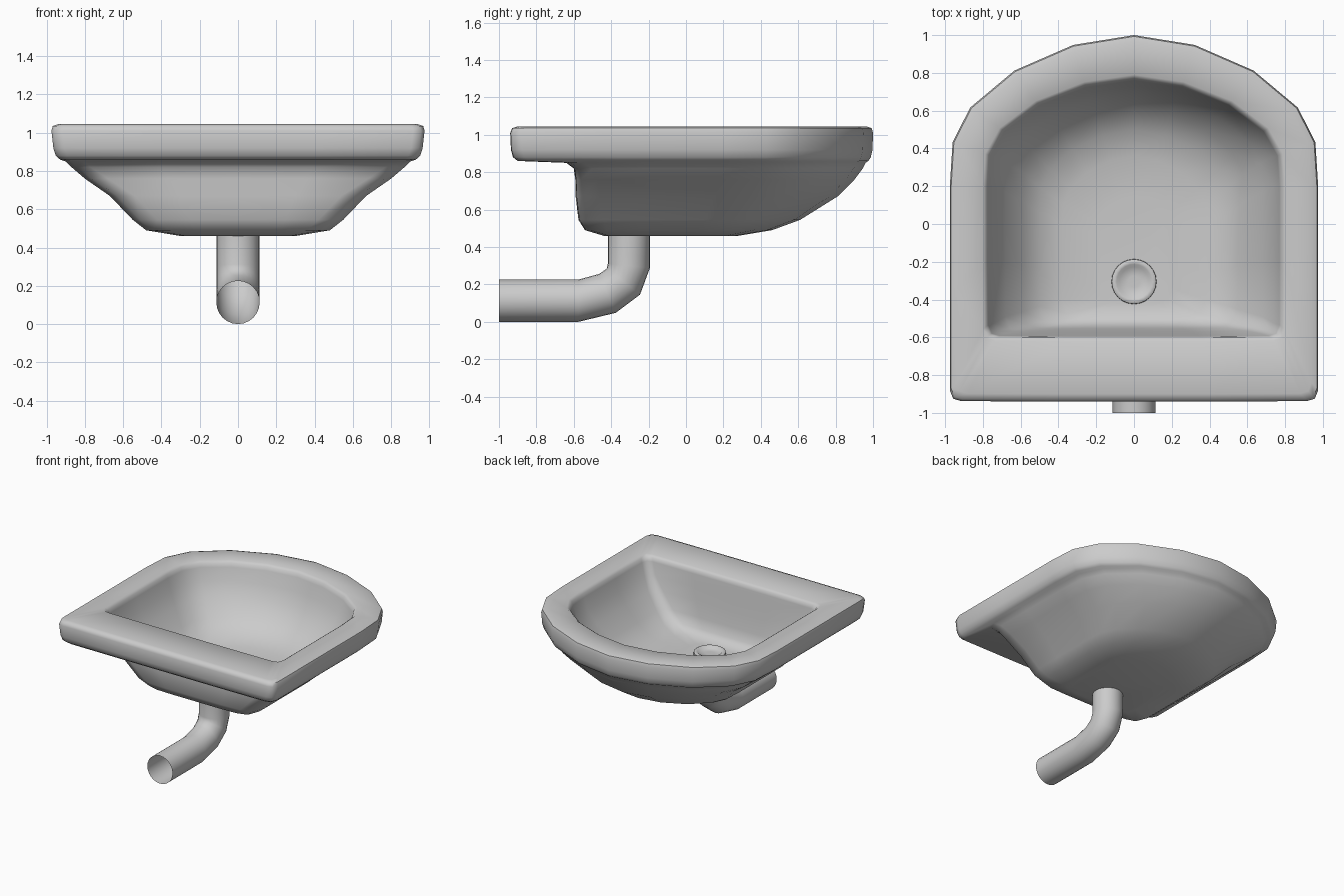
import bpy, bmesh, math

if "Cube" in bpy.data.objects:
    bpy.data.objects.remove(bpy.data.objects["Cube"])


def finish(name, bm, angle=50):
    bmesh.ops.recalc_face_normals(bm, faces=bm.faces)
    me = bpy.data.meshes.new(name)
    bm.to_mesh(me)
    bm.free()
    ob = bpy.data.objects.new(name, me)
    bpy.context.collection.objects.link(ob)
    bpy.ops.object.select_all(action='DESELECT')
    ob.select_set(True)
    bpy.context.view_layer.objects.active = ob
    bpy.ops.object.shade_smooth_by_angle(angle=math.radians(angle))
    return ob


def loft(bm, rings, cap_ends):
    vs = [[bm.verts.new(p) for p in r] for r in rings]
    for a, b in zip(vs, vs[1:]):
        n = len(a)
        for i in range(n):
            j = (i + 1) % n
            bm.faces.new((a[i], a[j], b[j], b[i]))
    if cap_ends:
        bm.faces.new(vs[0])
        bm.faces.new(vs[-1])


# D-shaped outline: arched front, straight sides, tight back corners
ARC = [(0, 1), (.33, .935), (.65, .765), (.89, .52), (.985, .29), (1, 0)]


def d_ring(w, apex, side, back, z, r=.06):
    half = [(w * fx, side + (apex - side) * fy) for fx, fy in ARC]
    half += [(w, side - (side + back) * .5), (w, -back + r), (w - .3 * r, -back + .25 * r),
             (w - r, -back + .04 * r), (w * .45, -back), (0, -back)]
    mirror = [(-x, y) for x, y in half[-2:0:-1]]
    return [(x, y, z) for x, y in half + mirror]


# basin: from inner floor up the bowl, over the rim and down the outside
sections = [
    (.20, .15, -.05, .42, .55, .08),
    (.38, .36, .00, .50, .56, .10),
    (.50, .50, .06, .535, .60, .10),
    (.59, .61, .12, .555, .68, .09),
    (.68, .69, .17, .57, .80, .08),
    (.74, .73, .20, .585, .90, .06),
    (.77, .76, .20, .595, 1.0),
    (.78, .77, .20, .60, 1.03),
    (.80, .79, .20, .62, 1.045),
    (.94, .965, .20, .90, 1.045),
    (.968, .993, .20, .93, 1.035),
    (.975, 1.0, .20, .94, 1.01),
    (.965, .997, .20, .936, .92),
    (.952, .988, .20, .925, .88),
    (.93, .975, .20, .90, .86),
    (.90, .96, .20, .64, .85, .09),
    (.87, .945, .20, .60, .82, .10),
    (.80, .90, .18, .592, .76, .12),
    (.67, .81, .15, .59, .67, .13),
    (.55, .61, .10, .575, .545, .13),
    (.48, .46, .05, .54, .49, .12),
    (.30, .28, .00, .44, .46, .10),
]
bm = bmesh.new()
loft(bm, [d_ring(*s) for s in sections], True)
finish("basin", bm)

# drain: lathed ring with a shallow dish
SEG = 24
bm = bmesh.new()
profile = [(.12, .54), (.118, .572), (.108, .578), (.092, .576), (.078, .562), (.03, .560)]
loft(bm, [[(r * math.cos(2 * math.pi * i / SEG), -.305 + r * math.sin(2 * math.pi * i / SEG), z)
           for i in range(SEG)] for r, z in profile], True)
finish("drain", bm)

# waste pipe: open tube swept along an elbow, section mitred at each bend
path = [(-.305, .50), (-.305, .30), (-.335, .215), (-.42, .152), (-.575, .113), (-1.0, .113)]
R = .113
rings = []
for k, (y, z) in enumerate(path):
    ya, za = path[max(k - 1, 0)]
    yb, zb = path[min(k + 1, len(path) - 1)]
    t = math.atan2(zb - za, yb - ya)
    if k == len(path) - 2:
        t = math.pi
    ny, nz = -math.sin(t), math.cos(t)
    rings.append([(R * math.cos(2 * math.pi * i / SEG),
                   y + R * math.sin(2 * math.pi * i / SEG) * ny,
                   z + R * math.sin(2 * math.pi * i / SEG) * nz) for i in range(SEG)])
bm = bmesh.new()
loft(bm, rings, False)
finish("waste_pipe", bm)
